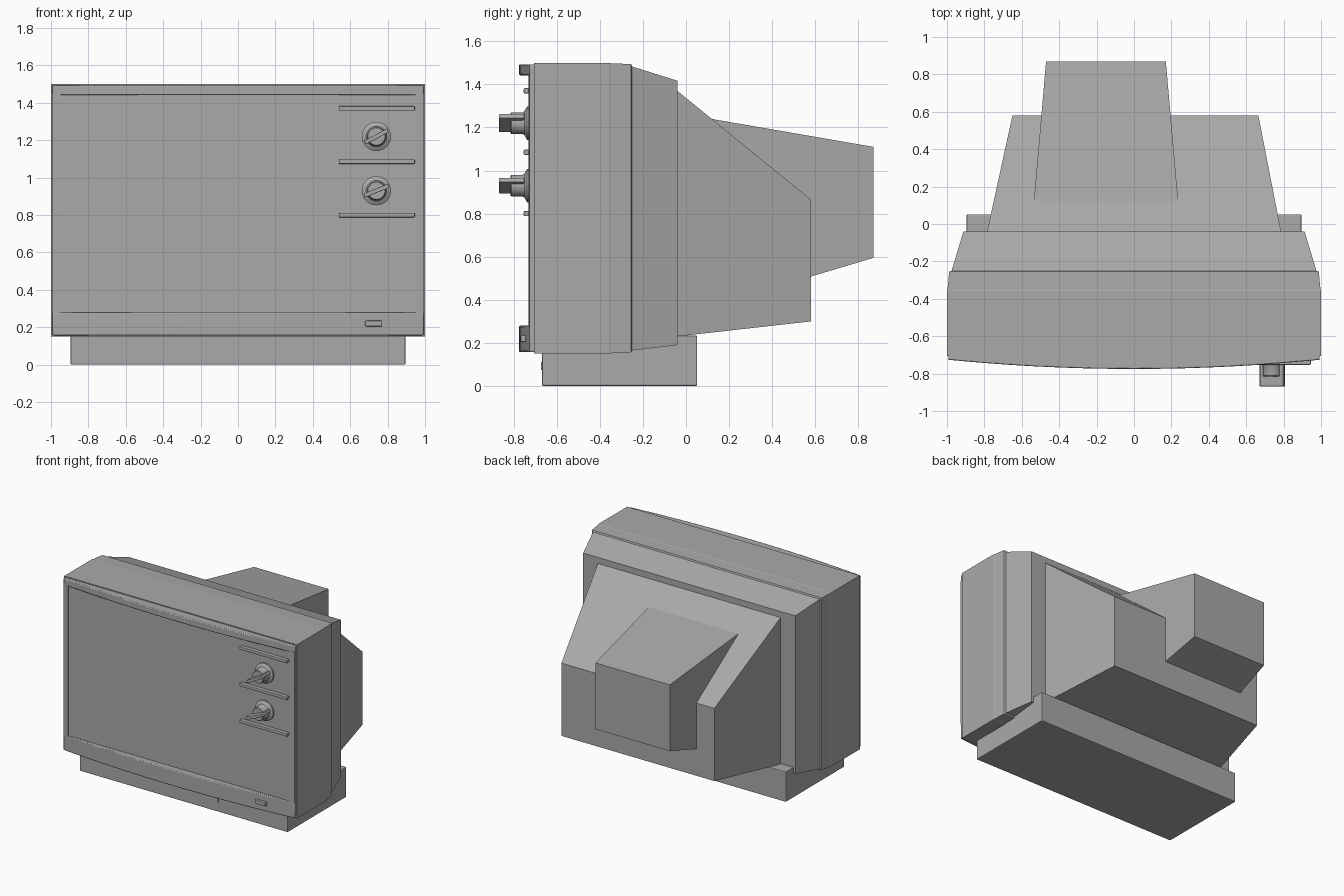
import bpy, bmesh, math
from mathutils import Matrix

cube = bpy.data.objects.get("Cube")
if cube:
    bpy.data.objects.remove(cube, do_unlink=True)

grey = bpy.data.materials.new("plain_grey")
grey.use_nodes = True
grey.diffuse_color = (0.4, 0.4, 0.4, 1)
grey.node_tree.nodes["Principled BSDF"].inputs["Base Color"].default_value = (0.4, 0.4, 0.4, 1)


def finish(name, bm, bevel=0, smooth=False):
    bmesh.ops.recalc_face_normals(bm, faces=bm.faces)
    mesh = bpy.data.meshes.new(name)
    bm.to_mesh(mesh)
    bm.free()
    mesh.materials.append(grey)
    obj = bpy.data.objects.new(name, mesh)
    bpy.context.collection.objects.link(obj)
    if smooth:
        bpy.ops.object.select_all(action='DESELECT')
        obj.select_set(True)
        bpy.context.view_layer.objects.active = obj
        bpy.ops.object.shade_smooth_by_angle(angle=math.radians(30))
    if bevel:
        mod = obj.modifiers.new("soft_edges", 'BEVEL')
        mod.width = bevel
        mod.segments = 2
        mod.limit_method = 'ANGLE'
        mod.angle_limit = math.radians(40)
    return obj


def skin(name, loops, closed_ends=True, **opts):
    """Bridge a row of equal point loops and cap both ends."""
    bm = bmesh.new()
    rings = [[bm.verts.new(p) for p in loop] for loop in loops]
    for a, b in zip(rings, rings[1:]):
        for i in range(len(a)):
            j = (i + 1) % len(a)
            bm.faces.new((a[i], a[j], b[j], b[i]))
    bm.faces.new(rings[0])
    bm.faces.new(rings[-1])
    return finish(name, bm, **opts)


def loft(name, sections, **opts):
    """Rectangular sections along y: (y, x0, x1, z0, z1)."""
    return skin(name, [[(x0, y, z0), (x1, y, z0), (x1, y, z1), (x0, y, z1)]
                       for y, x0, x1, z0, z1 in sections], **opts)


def box(name, x0, x1, y0, y1, z0, z1, **opts):
    return loft(name, [(y0, x0, x1, z0, z1), (y1, x0, x1, z0, z1)], **opts)


def bowed_slab(name, x0, x1, z0, z1, bevel=0.006):
    """Slab whose front follows the bow of the cabinet face."""
    steps = 24
    xs = [x0 + (x1 - x0) * i / steps for i in range(steps + 1)]
    outline = [(x, -0.775 + 0.05 * x * x) for x in xs] + [(x1, -0.69), (x0, -0.69)]
    return skin(name, [[(x, y, z) for x, y in outline] for z in (z0, z1)],
                bevel=bevel, smooth=True)


# Cabinet with stepped, tapering back
loft("cabinet", [(-0.705, -1, 1, 0.15, 1.5), (-0.355, -1, 1, 0.15, 1.5),
                 (-0.35, -0.997, 0.997, 0.152, 1.498),
                 (-0.255, -0.988, 0.988, 0.155, 1.494),
                 (-0.25, -0.975, 0.975, 0.165, 1.483),
                 (-0.04, -0.912, 0.912, 0.19, 1.417)])

# Rear hood and picture tube housing
loft("rear_hood", [(-0.06, -0.79, 0.79, 0.228, 1.386), (0.58, -0.65, 0.665, 0.30, 0.865)])
loft("tube_housing", [(0.0, -0.546, 0.247, 0.335, 1.26), (0.87, -0.47, 0.17, 0.595, 1.11)])

# Front frame and flat panel
bowed_slab("frame_top", -0.993, 0.993, 1.442, 1.493)
bowed_slab("frame_bottom", -0.993, 0.993, 0.157, 0.28)
for side, x0, x1 in (("right", -0.993, -0.948), ("left", 0.948, 0.993)):
    bowed_slab("frame_" + side, x0, x1, 0.275, 1.447, bevel=0)
box("screen_panel", -0.95, 0.95, -0.725, -0.69, 0.275, 1.447)

# Trim strips between the controls
for i, z in enumerate((0.80, 1.085, 1.37)):
    box(f"trim_strip_{i + 1}", 0.54, 0.945, -0.753, -0.72, z - 0.012, z + 0.012, bevel=0.004)

# Rotary knobs: lathed base and a tilted grip
profile = [(0.078, -0.72), (0.078, -0.737), (0.07, -0.742), (0.055, -0.75),
           (0.05, -0.76), (0.05, -0.81), (0.046, -0.815)]
turn = [2 * math.pi * i / 32 for i in range(32)]
for place, z, tilt in (("upper", 1.22, 28), ("lower", 0.93, 22)):
    skin(place + "_knob", [[(0.74 + r * math.cos(a), y, z + r * math.sin(a)) for a in turn]
                           for r, y in profile], smooth=True)
    grip = box(place + "_knob_grip", -0.07, 0.07, -0.868, -0.75, -0.011, 0.011, bevel=0.003)
    grip.data.transform(Matrix.Translation((0.74, 0, z)) @
                        Matrix.Rotation(math.radians(-tilt), 4, 'Y'))

# Power button
box("power_button", 0.68, 0.77, -0.768, -0.73, 0.205, 0.235, bevel=0.004)

# Pedestal with a shallow front plate
box("pedestal", -0.895, 0.895, -0.668, 0.052, 0, 0.235, bevel=0.006)
box("pedestal_plate", -0.565, 0.30, -0.674, -0.66, 0.075, 0.112)
